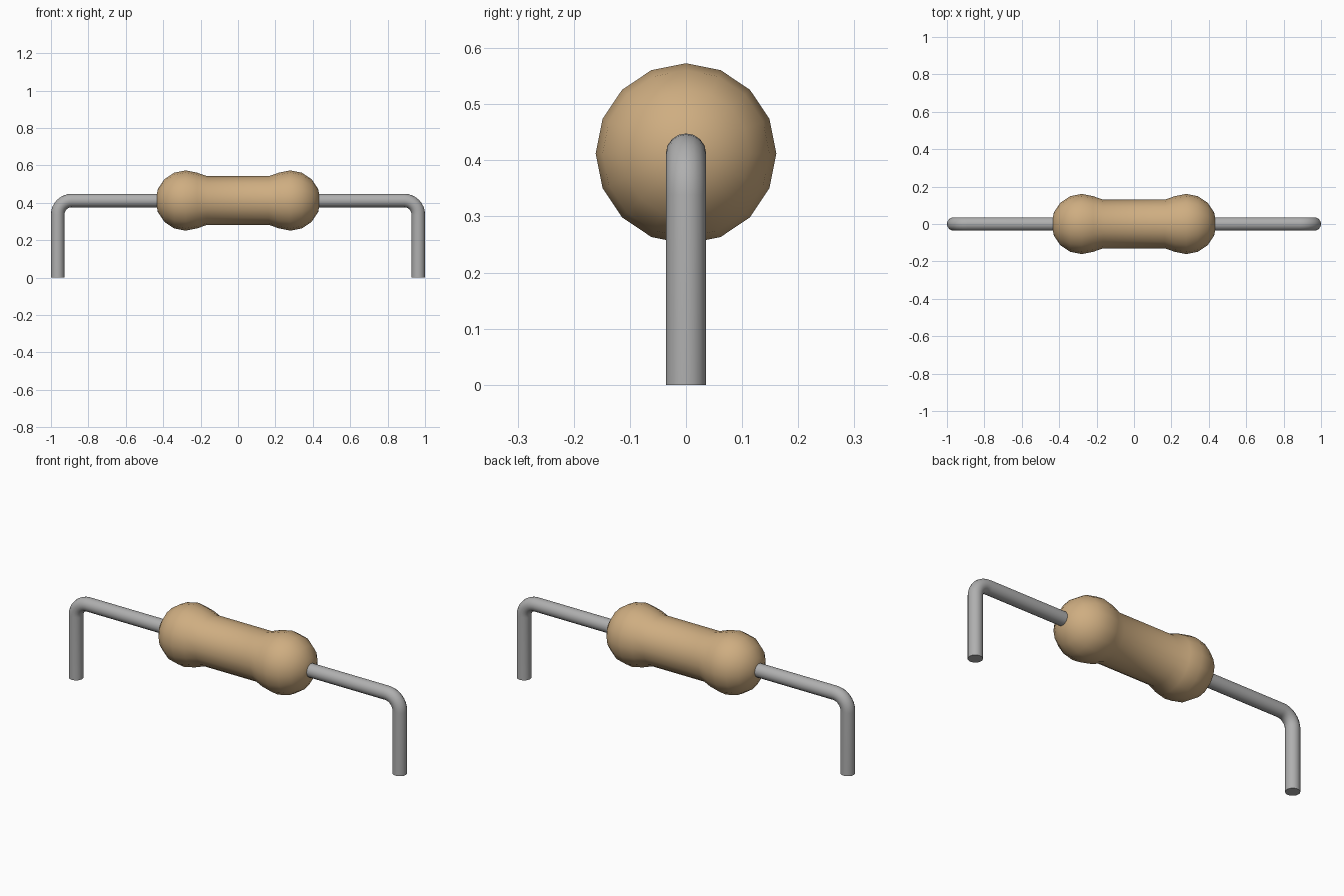
import bpy, bmesh
from math import sin, cos, pi, radians
from mathutils import Matrix, Vector

cube = bpy.data.objects.get("Cube")
if cube:
    bpy.data.objects.remove(cube)

AXIS_Z = 0.412      # height of the horizontal axis
BALL_X, BALL_R = 0.28, 0.161
WAIST_X, WAIST_R = 0.165, 0.13
WIRE_R, LEG_X, BEND = 0.036, 0.964, 0.075


def material(name, rgb):
    mat = bpy.data.materials.new(name)
    mat.use_nodes = True
    mat.diffuse_color = (*rgb, 1)
    shader = mat.node_tree.nodes["Principled BSDF"]
    shader.inputs["Base Color"].default_value = (*rgb, 1)
    shader.inputs["Roughness"].default_value = 0.6
    return mat


def smooth(obj, degrees):
    bpy.ops.object.select_all(action="DESELECT")
    obj.select_set(True)
    bpy.context.view_layer.objects.active = obj
    bpy.ops.object.shade_smooth_by_angle(angle=radians(degrees))


tan = material("tan_ceramic", (0.62, 0.42, 0.22))
grey = material("grey_metal", (0.43, 0.43, 0.43))

# Body: rounded end bulbs joined by a straight waist, lathed around x
half = [(WAIST_X, WAIST_R)]
for i in range(5, -1, -1):
    a = i * pi / 8
    half.append((BALL_X + BALL_R * cos(a), BALL_R * sin(a)))
profile = [(-x, r) for x, r in reversed(half)] + half

bm = bmesh.new()
verts = [bm.verts.new((x, 0, r)) for x, r in profile]
edges = [bm.edges.new(pair) for pair in zip(verts, verts[1:])]
bmesh.ops.spin(bm, geom=verts + edges, cent=(0, 0, 0), axis=(1, 0, 0),
               angle=2 * pi, steps=16)
bmesh.ops.remove_doubles(bm, verts=bm.verts, dist=0.0005)
bmesh.ops.recalc_face_normals(bm, faces=bm.faces)
mesh = bpy.data.meshes.new("body")
bm.to_mesh(mesh)
bm.free()
body = bpy.data.objects.new("body", mesh)
body.location.z = AXIS_Z
bpy.context.collection.objects.link(body)
mesh.materials.append(tan)
smooth(body, 40)

# Wire: one bent rod running through the body and down to both feet
right = []
for i in range(9):
    a = pi / 2 * (1 - i / 8)
    right.append((LEG_X - BEND + BEND * cos(a), AXIS_Z - BEND + BEND * sin(a)))
right.append((LEG_X, 0))
path = [(-x, z) for x, z in reversed(right)] + right

curve = bpy.data.curves.new("wire_lead", "CURVE")
curve.dimensions = "3D"
curve.bevel_depth = WIRE_R
curve.bevel_resolution = 6
curve.use_fill_caps = True
spline = curve.splines.new("POLY")
spline.points.add(len(path) - 1)
for point, (x, z) in zip(spline.points, path):
    point.co = (x, 0, z, 1)
curve.materials.append(grey)
wire = bpy.data.objects.new("wire_lead", curve)
bpy.context.collection.objects.link(wire)
bpy.ops.object.select_all(action="DESELECT")
wire.select_set(True)
bpy.context.view_layer.objects.active = wire
bpy.ops.object.convert(target="MESH")
smooth(bpy.context.view_layer.objects.active, 40)
